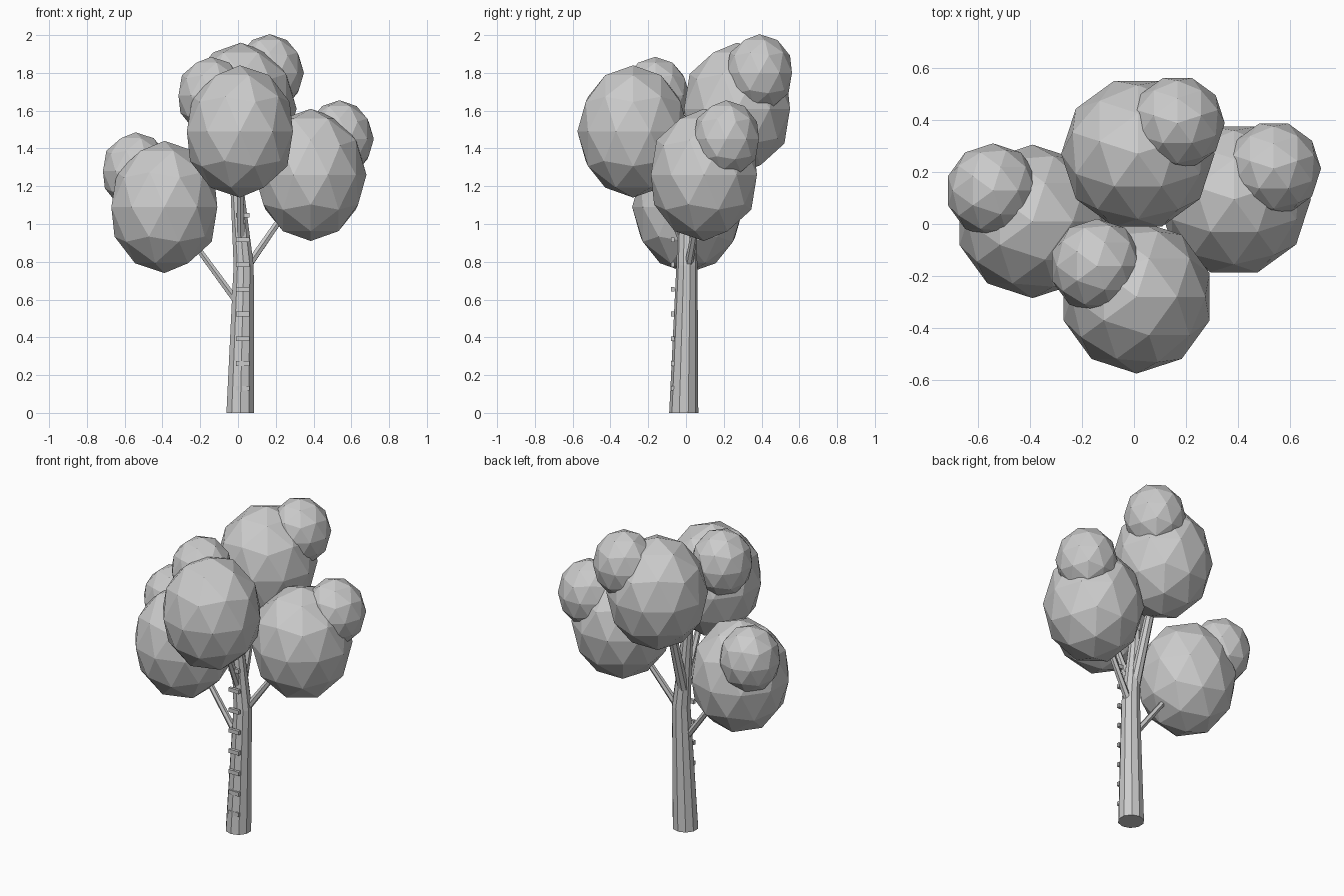
import bpy, bmesh, math
from mathutils import Vector

cube = bpy.data.objects.get("Cube")
if cube:
    bpy.data.objects.remove(cube, do_unlink=True)

grey = bpy.data.materials.new("plain_grey")
grey.use_nodes = True
grey.diffuse_color = (0.6, 0.6, 0.6, 1)
grey.node_tree.nodes["Principled BSDF"].inputs["Base Color"].default_value = (0.6, 0.6, 0.6, 1)


def finish(name, bm):
    bmesh.ops.recalc_face_normals(bm, faces=bm.faces)
    mesh = bpy.data.meshes.new(name)
    bm.to_mesh(mesh)
    bm.free()
    mesh.materials.append(grey)
    obj = bpy.data.objects.new(name, mesh)
    bpy.context.collection.objects.link(obj)
    return obj


def limb(name, stations, sides, level=False):
    """Tapered tube through (x, y, z, radius) stations."""
    bm = bmesh.new()
    axis = Vector(stations[-1][:3]) - Vector(stations[0][:3])
    turn = Vector((0, 0, 1)).rotation_difference(axis)
    rings = []
    for x, y, z, r in stations:
        ring = []
        for i in range(sides):
            a = math.tau * (i + 0.5) / sides
            p = Vector((r * math.cos(a), r * math.sin(a), 0))
            if not level:
                p.rotate(turn)
            ring.append(bm.verts.new(p + Vector((x, y, z))))
        rings.append(ring)
    for low, high in zip(rings, rings[1:]):
        for i in range(sides):
            j = (i + 1) % sides
            bm.faces.new((low[i], low[j], high[j], high[i]))
    bm.faces.new(rings[0])
    bm.faces.new(rings[-1])
    return finish(name, bm)


def foliage(name, center, radius, height, spin):
    """Faceted leaf clump, stretched upwards."""
    bm = bmesh.new()
    bmesh.ops.create_icosphere(bm, subdivisions=2, radius=1)
    obj = finish(name, bm)
    obj.location = center
    obj.scale = (radius, radius, height)
    obj.rotation_euler.z = math.radians(spin)
    return obj


# Trunk and branches
limb("trunk", [(0.012, -0.012, 0, 0.077), (0.03, 0.005, 0.78, 0.056),
               (-0.012, 0.0, 1.27, 0.033)], 10, level=True)
limb("right_branch", [(0.0, 0, 0.58, 0.02), (-0.3, 0.02, 0.99, 0.016)], 6)
limb("left_branch", [(0.04, 0.01, 0.76, 0.022), (0.31, 0.08, 1.15, 0.016)], 6)
limb("front_branch", [(0.015, -0.01, 0.9, 0.024), (0.01, -0.2, 1.35, 0.016)], 6)
limb("back_branch", [(0.01, 0, 0.85, 0.035), (0.0, 0.2, 1.5, 0.025)], 8)

# Each large clump carries a small one, up and to the back
clumps = {
    "front": ((0.01, -0.28, 1.49), -1, 0),
    "right": ((-0.39, 0.01, 1.09), -1, 0),
    "left": ((0.385, 0.095, 1.26), 1, 90),
    "back": ((0.015, 0.27, 1.61), 1, 90),
}
for side, (center, way, spin) in clumps.items():
    foliage(side + "_large_foliage", center, 0.295, 0.35, spin)
    offset = Vector((0.152 * way, 0.118, 0.19))
    foliage(side + "_small_foliage", Vector(center) + offset, 0.182, 0.205, spin)

# Ladder rungs up the front of the trunk
for i in range(8):
    bm = bmesh.new()
    bmesh.ops.create_cube(bm, size=1)
    rung = finish("rung_%d" % (i + 1), bm)
    rung.scale = (0.072, 0.018, 0.025)
    rung.location = (0.025, -0.071, 0.13 + 0.131 * i)
